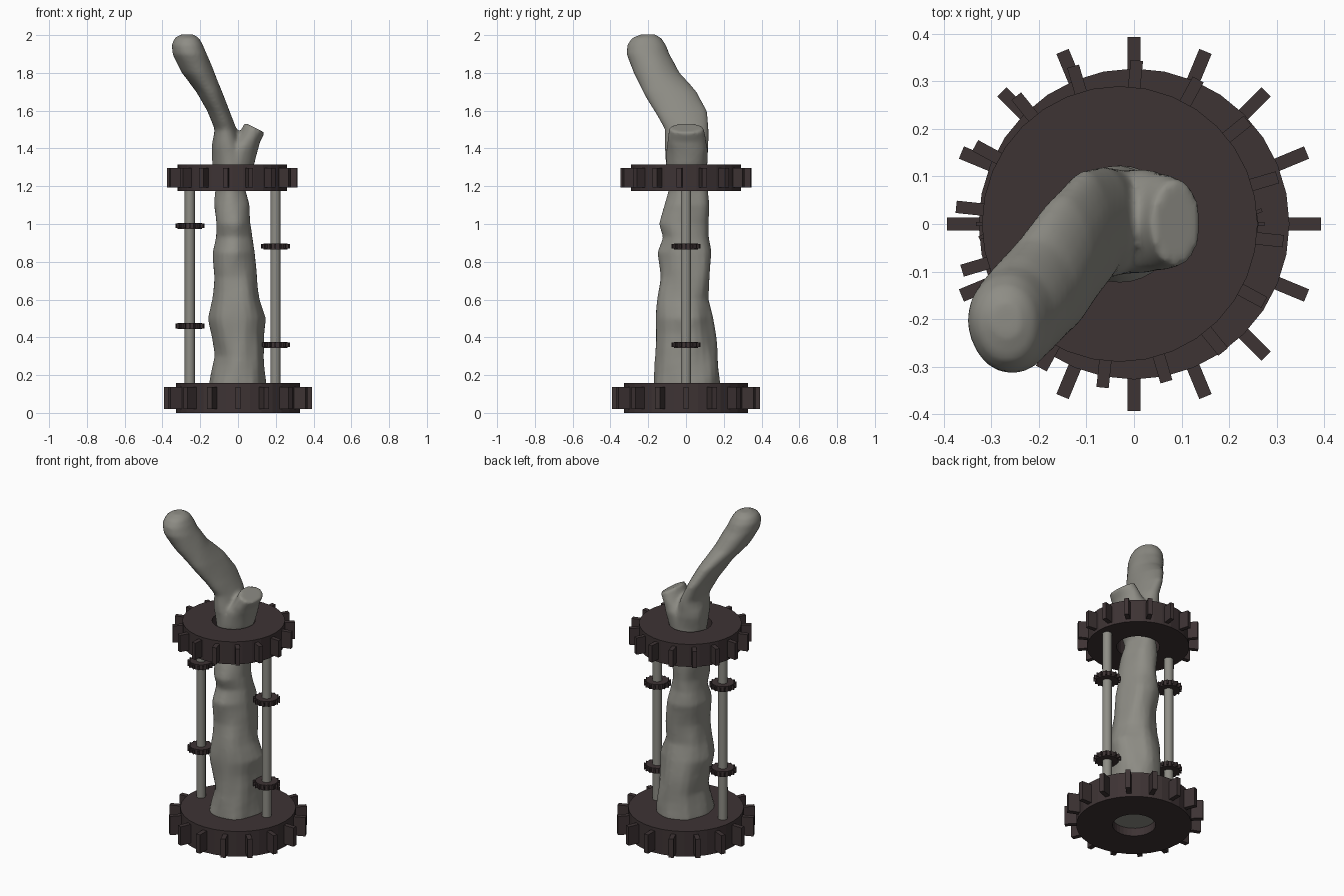
import bpy, bmesh, math
from mathutils import Vector, noise

if "Cube" in bpy.data.objects:
    bpy.data.objects.remove(bpy.data.objects["Cube"])


def material(name, rgb):
    m = bpy.data.materials.new(name)
    m.diffuse_color = (*rgb, 1)
    m.use_nodes = True
    m.node_tree.nodes["Principled BSDF"].inputs["Base Color"].default_value = m.diffuse_color
    return m


WOOD = material("weathered grey", (0.27, 0.265, 0.235))
IRON = material("dark brown iron", (0.047, 0.033, 0.034))


def finish(name, bm, mat):
    bmesh.ops.recalc_face_normals(bm, faces=bm.faces)
    me = bpy.data.meshes.new(name)
    bm.to_mesh(me)
    bm.free()
    me.materials.append(mat)
    ob = bpy.data.objects.new(name, me)
    bpy.context.collection.objects.link(ob)
    return ob


def gear(name, cx, z0, z1, hole, radius, outer, tooth_w, inset, phase=0, sides=32, teeth=16):
    """Ring with a centre hole and square teeth standing out of the rim."""
    bm = bmesh.new()
    prof = [(hole, z0), (radius, z0), (radius, z1), (hole, z1)]
    rings = []
    for i in range(sides):
        a = 2 * math.pi * i / sides
        rings.append([bm.verts.new((cx + r * math.cos(a), r * math.sin(a), z)) for r, z in prof])
    for i in range(sides):
        p, q = rings[i], rings[(i + 1) % sides]
        for k in range(4):
            n = (k + 1) % 4
            bm.faces.new((p[k], q[k], q[n], p[n]))
    # teeth
    r_in = radius * 0.9
    for i in range(teeth):
        a = 2 * math.pi * i / teeth + math.radians(phase)
        u, v = Vector((math.cos(a), math.sin(a), 0)), Vector((-math.sin(a), math.cos(a), 0))
        res = bmesh.ops.create_cube(bm, size=1)
        for w in res["verts"]:
            c = w.co.copy()
            w.co = (Vector((cx, 0, (z0 + z1) / 2)) + u * ((r_in + outer) / 2 + c.x * (outer - r_in))
                    + v * c.y * tooth_w + Vector((0, 0, c.z * (z1 - z0 - 2 * inset))))
    return finish(name, bm, IRON)


def rod(name, x):
    bm = bmesh.new()
    bmesh.ops.create_cone(bm, cap_ends=True, segments=16, radius1=0.027, radius2=0.027, depth=1.1)
    bmesh.ops.translate(bm, vec=(x, 0, 0.68), verts=bm.verts)
    for f in bm.faces:
        f.smooth = len(f.verts) == 4
    return finish(name, bm, WOOD)


def loft(bm, sections, sides=24, steps=3, bump=0.008):
    """Skin through ellipses given as (z, x_min, x_max, y_min, y_max, slope)."""
    rows = []
    for a, b in zip(sections, sections[1:]):
        for s in range(steps):
            t = s / steps
            rows.append([p + (q - p) * t for p, q in zip(a, b)])
    rows.append(list(sections[-1]))
    rings = []
    for z, xa, xb, ya, yb, slope in rows:
        ring = []
        for i in range(sides):
            a = 2 * math.pi * i / sides
            dx, dy = math.cos(a) * (xb - xa) / 2, math.sin(a) * (yb - ya) / 2
            p = Vector(((xa + xb) / 2 + dx, (ya + yb) / 2 + dy, z + slope * dx))
            # knotty bark bumps
            n = noise.noise(Vector((p.x * 11, p.y * 11, p.z * 5))) * bump * 2
            fade = 1 if z < 1.45 else 0.4
            p += Vector((math.cos(a), math.sin(a), 0)) * n * fade
            ring.append(bm.verts.new(p))
        rings.append(ring)
    for p, q in zip(rings, rings[1:]):
        for i in range(sides):
            n = (i + 1) % sides
            bm.faces.new((p[i], p[n], q[n], q[i]))
    bm.faces.new(rings[0][::-1])
    bm.faces.new(rings[-1])


# trunk running up into the leaning branch
bm = bmesh.new()
loft(bm, [
    (0.05, -.15, .155, -.175, .18, 0),
    (0.16, -.148, .152, -.175, .18, 0),
    (0.30, -.127, .137, -.16, .17, 0),
    (0.42, -.138, .137, -.157, .155, 0),
    (0.50, -.150, .145, -.153, .143, 0),
    (0.60, -.138, .116, -.148, .122, 0),
    (0.72, -.128, .103, -.140, .128, 0),
    (0.85, -.138, .086, -.155, .138, 0),
    (0.93, -.125, .070, -.128, .12, 0),
    (1.00, -.120, .060, -.143, .116, 0),
    (1.10, -.127, .063, -.11, .116, 0),
    (1.18, -.116, .040, -.085, .11, 0),
    (1.32, -.137, .050, -.10, .116, 0),
    (1.40, -.137, .030, -.11, .125, 0),
    (1.50, -.125, -.005, -.11, .12, 0),
    (1.60, -.165, -.048, -.17, .11, 0),
    (1.70, -.222, -.085, -.23, .058, 0),
    (1.80, -.297, -.128, -.278, -.03, 0),
    (1.90, -.347, -.165, -.312, -.092, 0),
    (1.95, -.352, -.185, -.308, -.108, 0),
    (1.985, -.335, -.205, -.285, -.13, 0),
    (2.004, -.300, -.235, -.24, -.165, 0),
])
# broken stub on the right
loft(bm, [
    (1.18, -.09, .037, -.08, .10, 0),
    (1.32, -.10, .090, -.10, .115, 0),
    (1.40, -.06, .106, -.105, .122, -.1),
    (1.45, .00, .115, -.10, .11, -.3),
    (1.51, .035, .143, -.088, .095, -.5),
], bump=0.005)
trunk = finish("trunk_and_branch", bm, WOOD)
m = trunk.modifiers.new("blend", 'REMESH')
m.mode = 'VOXEL'
m.voxel_size = 0.011
m.use_smooth_shade = True
m = trunk.modifiers.new("soften", 'SMOOTH')
m.factor = 0.5
m.iterations = 4

# large gears
gear("base_gear", 0, 0, 0.157, 0.122, 0.327, 0.393, 0.028, 0.02)
gear("upper_gear", -0.03, 1.175, 1.315, 0.122, 0.29, 0.346, 0.026, 0.018, phase=-6)

# rods carrying pairs of small gears
for side, x, heights in (("left", -0.255, (0.46, 0.99)), ("right", 0.198, (0.36, 0.882))):
    rod(side + "_rod", x)
    for label, z in zip(("lower", "upper"), heights):
        gear(f"{side}_{label}_small_gear", x, z - 0.016, z + 0.016, 0.02, 0.064, 0.077,
             0.008, 0.004, sides=24)
